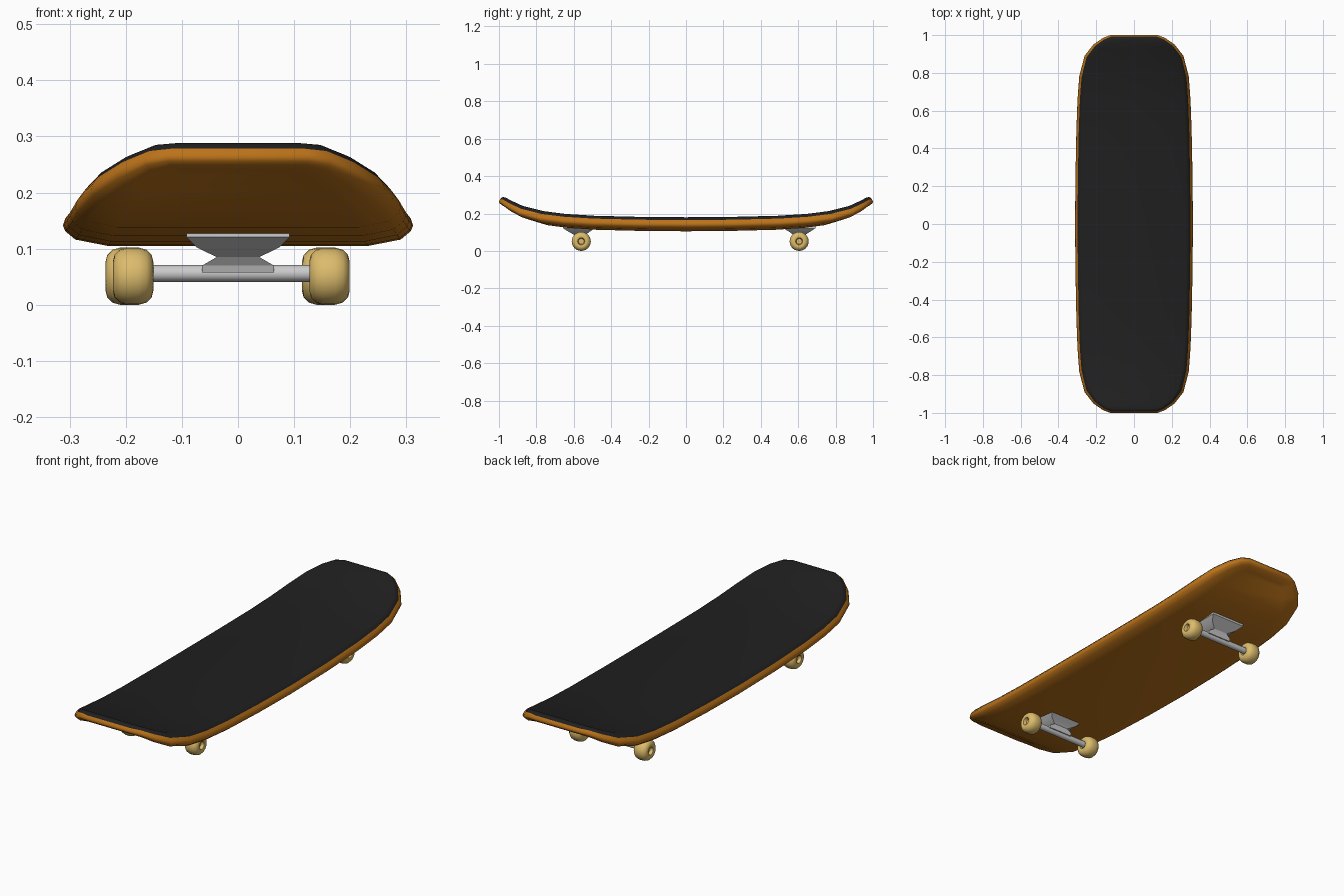
import bpy, bmesh, math
from mathutils import Matrix

if "Cube" in bpy.data.objects:
    bpy.data.objects.remove(bpy.data.objects["Cube"])


def material(name, rgb):
    m = bpy.data.materials.new(name)
    m.diffuse_color = (*rgb, 1)
    m.use_nodes = True
    m.node_tree.nodes["Principled BSDF"].inputs["Base Color"].default_value = m.diffuse_color
    return m


WOOD = material("wood", (0.50, 0.17, 0.01))
GRIP = material("grip", (0.014, 0.014, 0.014))
TAN = material("wheel_tan", (0.72, 0.50, 0.15))


def finish(bm, name, mat=None, angle=40, recalc=True):
    if recalc:
        bmesh.ops.recalc_face_normals(bm, faces=bm.faces)
    me = bpy.data.meshes.new(name)
    bm.to_mesh(me)
    bm.free()
    ob = bpy.data.objects.new(name, me)
    bpy.context.collection.objects.link(ob)
    if mat:
        me.materials.append(mat)
    bpy.ops.object.select_all(action='DESELECT')
    ob.select_set(True)
    bpy.context.view_layer.objects.active = ob
    bpy.ops.object.shade_smooth_by_angle(angle=math.radians(angle))
    return ob


# Deck stations for one half: y, half width, underside z, thickness
HALF = [(0, .312, .105, .075), (.25, .310, .107, .075), (.5, .305, .113, .075),
        (.66, .299, .123, .075), (.78, .290, .138, .075), (.89, .262, .170, .070),
        (.95, .215, .203, .064), (.985, .165, .230, .055), (1.0, .125, .239, .049)]
STATIONS = [(-y, w, z, t) for y, w, z, t in reversed(HALF[1:])] + HALF


def deck_shell(name, mat, layers, cap_bottom, cap_top):
    """Stack outline rings; each layer is (inset, fraction of thickness)."""
    bm = bmesh.new()
    rings = []
    for inset, f in layers:
        side = [[bm.verts.new((s * w * (1 - inset / .312), y * (1 - inset * .6), z + f * t))
                 for y, w, z, t in STATIONS] for s in (1, -1)]
        rings.append(side)
    for a, b in zip(rings, rings[1:]):
        la, lb = a[0] + a[1][::-1], b[0] + b[1][::-1]
        for i in range(len(la)):
            j = (i + 1) % len(la)
            bm.faces.new((la[i], la[j], lb[j], lb[i]))
    n = len(STATIONS)
    if cap_bottom:
        r, l = rings[0]
        for i in range(n - 1):
            bm.faces.new((r[i], l[i], l[i + 1], r[i + 1]))
    if cap_top:
        r, l = rings[-1]
        for i in range(n - 1):
            bm.faces.new((r[i], r[i + 1], l[i + 1], l[i]))
    return finish(bm, name, mat, 60, recalc=False)


# Wooden deck with rounded rim, and the grip layer closing its top
deck_shell("deck", WOOD, [(.08, 0), (.022, .15), (.004, .35), (0, .48), (.004, .65), (.013, .80)],
           True, False)
deck_shell("grip_tape", GRIP, [(.013, .80), (.022, .94), (.035, 1.0)], False, True)


def wheel(name, x, y):
    # Lathed rounded tyre with a recessed hub on both faces
    half = [(.018, 0), (.021, .010), (.031, .010), (.042, .022), (.049, .033),
            (.051, .036)]
    prof = [(0, -.018), (.015, -.018), (.019, -.033), (.026, -.036), (.038, -.033),
            (.047, -.024), (.051, -.010)]
    prof += [(r, -v) for r, v in reversed(prof)]
    bm = bmesh.new()
    vs = [bm.verts.new((v, r, 0)) for r, v in prof]
    es = [bm.edges.new(p) for p in zip(vs, vs[1:])]
    bmesh.ops.spin(bm, geom=vs + es, cent=(0, 0, 0), axis=(1, 0, 0),
                   angle=2 * math.pi, steps=24)
    bmesh.ops.remove_doubles(bm, verts=bm.verts, dist=1e-5)
    ob = finish(bm, name, TAN, 50)
    ob.location = (x, y, .051)


def truck(name, y, base_y, shift):
    # Flared base plate narrowing to a neck, then the hanger block
    levels = [(.135, .092, .085, base_y), (.121, .092, .085, base_y),
              (.102, .073, .055, base_y), (.085, .038, .030, (y + base_y) / 2),
              (.070, .064, .024, y), (.058, .064, .020, y)]
    bm = bmesh.new()
    rings = [[bm.verts.new((sx * hx, cy + sy * hy, z))
              for sx, sy in ((-1, -1), (1, -1), (1, 1), (-1, 1))] for z, hx, hy, cy in levels]
    for a, b in zip(rings, rings[1:]):
        for i in range(4):
            j = (i + 1) % 4
            bm.faces.new((a[i], a[j], b[j], b[i]))
    bm.faces.new(rings[0])
    bm.faces.new(rings[-1])
    finish(bm, name + "_truck", None, 20)

    # Axle rod between the two wheels
    bm = bmesh.new()
    bmesh.ops.create_cone(bm, cap_ends=True, segments=16, radius1=.015, radius2=.015, depth=.32,
                          matrix=Matrix.Translation((shift, y, .056)) @ Matrix.Rotation(math.pi / 2, 4, 'Y'))
    finish(bm, name + "_axle")
    for side, s in (("left", -1), ("right", 1)):
        wheel(f"{name}_{side}_wheel", shift + s * .175, y)


truck("front", -.56, -.572, -.012)
truck("back", .605, .607, -.025)
